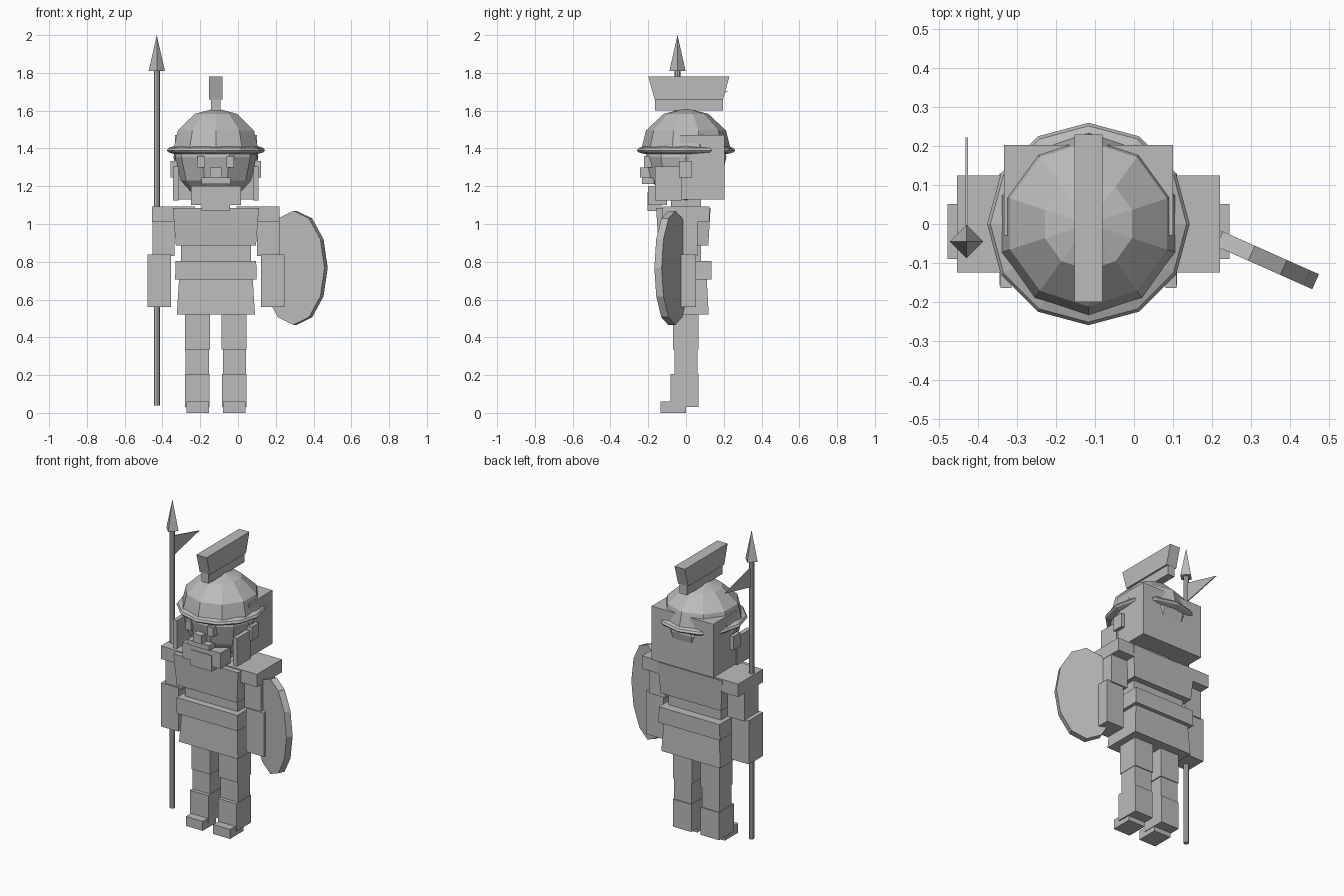
import bpy, bmesh, math
from mathutils import Matrix, Vector

if "Cube" in bpy.data.objects:
    bpy.data.objects.remove(bpy.data.objects["Cube"], do_unlink=True)

grey = bpy.data.materials.new("plain grey")
grey.use_nodes = True
grey.diffuse_color = (0.5, 0.5, 0.5, 1)
grey.node_tree.nodes["Principled BSDF"].inputs["Base Color"].default_value = (0.5, 0.5, 0.5, 1)

MID = -0.117  # centre line of the figure


def finish(name, bm):
    bmesh.ops.recalc_face_normals(bm, faces=bm.faces)
    mesh = bpy.data.meshes.new(name)
    bm.to_mesh(mesh)
    bm.free()
    mesh.materials.append(grey)
    obj = bpy.data.objects.new(name, mesh)
    bpy.context.collection.objects.link(obj)
    return obj


def box(name, x, y, z, inset=(0, 0)):
    """Box from ranges; inset narrows the bottom in x and y."""
    bm = bmesh.new()
    bmesh.ops.create_cube(bm, size=1)
    for v in bm.verts:
        sx, sy, low = 2 * v.co.x, 2 * v.co.y, v.co.z < 0
        px, py = x[sx > 0], y[sy > 0]
        if low:
            px, py = px - sx * inset[0], py - sy * inset[1]
        v.co = (px, py, z[0] if low else z[1])
    return finish(name, bm)


def centred(name, half, y, z, inset=(0, 0)):
    return box(name, (MID - half, MID + half), y, z, inset)


def pair(name, x, y, z, inset=(0, 0)):
    """Left part at an offset from the centre line, and its mirror."""
    box("left_" + name, (MID + x[0], MID + x[1]), y, z, inset)
    box("right_" + name, (MID - x[1], MID - x[0]), y, z, inset)


def lathe(name, profile, sides, x, y=0.0, closed=False):
    """Spin a (radius, height) profile, with a corner facing the front."""
    bm = bmesh.new()
    pts = [bm.verts.new((0, -r, h)) for r, h in profile]
    edges = [bm.edges.new(p) for p in zip(pts, pts[1:])]
    if closed:
        edges.append(bm.edges.new((pts[-1], pts[0])))
    bmesh.ops.spin(bm, geom=pts + edges, cent=(0, 0, 0), axis=(0, 0, 1),
                   angle=math.tau, steps=sides, use_duplicate=False)
    bmesh.ops.remove_doubles(bm, verts=bm.verts, dist=0.0005)
    bmesh.ops.translate(bm, verts=bm.verts, vec=(x, y, 0))
    return finish(name, bm)


# Legs and feet
pair("thigh", (0.03, 0.163), (-0.07, 0.065), (0.335, 0.53))
pair("shin", (0.037, 0.16), (-0.06, 0.06), (0.19, 0.335))
pair("boot", (0.033, 0.163), (-0.083, 0.067), (0.03, 0.205))
pair("foot", (0.037, 0.156), (-0.135, 0.0), (0.0, 0.06))

# Torso
centred("skirt", 0.195, (-0.12, 0.11), (0.52, 0.71), (-0.012, -0.01))
centred("belt", 0.213, (-0.145, 0.135), (0.705, 0.805), (-0.003, 0))
centred("waist", 0.185, (-0.1, 0.08), (0.8, 0.89))
centred("chest", 0.228, (-0.158, 0.13), (0.885, 1.085), (0.016, 0.012))
centred("neck", 0.075, (-0.08, 0.08), (1.07, 1.16))

# Shoulders and arms
pair("shoulder", (0.11, 0.338), (-0.125, 0.125), (1.01, 1.092))
pair("upper_arm", (0.218, 0.336), (-0.08, 0.06), (0.83, 1.01))
pair("forearm", (0.238, 0.362), (-0.09, 0.052), (0.56, 0.838))

# Head: faceted ball
bm = bmesh.new()
bmesh.ops.create_uvsphere(bm, u_segments=10, v_segments=6, radius=1)
bmesh.ops.rotate(bm, verts=bm.verts, matrix=Matrix.Rotation(math.pi / 2, 3, "Z"))
bmesh.ops.scale(bm, verts=bm.verts, vec=(0.225, 0.225, 0.25))
bmesh.ops.translate(bm, verts=bm.verts, vec=(MID, 0, 1.355))
finish("head", bm)

# Hair block, ears and cheek guards
centred("hair_block", 0.217, (-0.03, 0.203), (1.13, 1.47))
pair("ear", (0.205, 0.24), (-0.037, 0.033), (1.245, 1.333))
pair("cheek_guard", (0.198, 0.226), (-0.165, -0.025), (1.125, 1.305))

# Face
pair("eye", (0.057, 0.097), (-0.222, -0.17), (1.3, 1.36))
centred("nose", 0.03, (-0.243, -0.18), (1.245, 1.3))
centred("moustache", 0.077, (-0.232, -0.17), (1.213, 1.245))
centred("beard", 0.133, (-0.2, -0.1), (1.1, 1.2))
centred("beard_tip", 0.075, (-0.205, -0.13), (1.07, 1.17))

# Helmet with brim and crest
lathe("helmet_dome", [(0.238, 1.39), (0.212, 1.495), (0.118, 1.583), (0, 1.613)], 10, MID)
lathe("helmet_brim", [(0.22, 1.37), (0.252, 1.38), (0.26, 1.39), (0.252, 1.402), (0.22, 1.413)],
      12, MID, closed=True)
centred("crest_holder", 0.025, (-0.165, 0.195), (1.6, 1.665))
centred("crest", 0.036, (-0.2, 0.23), (1.66, 1.782), (0, 0.034))

# Spear with pennant
SX, SY = -0.43, -0.045
lathe("spear_shaft", [(0, 0.04), (0.016, 0.04), (0.016, 1.815), (0, 1.815)], 8, SX, SY)
lathe("spear_head", [(0, 1.81), (0.043, 1.81), (0, 2.0)], 4, SX, SY)
bm = bmesh.new()
corners = [bm.verts.new((SX - 0.003, y, z))
           for y, z in ((SY, 1.77), (SY, 1.64), (0.222, 1.70))]
flag = bm.faces.new(corners)
thick = bmesh.ops.extrude_face_region(bm, geom=[flag])["geom"]
bmesh.ops.translate(bm, verts=[g for g in thick if isinstance(g, bmesh.types.BMVert)],
                    vec=(0.006, 0, 0))
finish("spear_pennant", bm)

# Shield: upright oval disc turned outward
bm = bmesh.new()
bmesh.ops.create_cone(bm, cap_ends=True, segments=12, radius1=1, radius2=1, depth=1)
bmesh.ops.scale(bm, verts=bm.verts, vec=(0.18, 0.302, 0.042))
turn = Matrix.Rotation(math.radians(-24), 4, "Z") @ Matrix.Rotation(math.pi / 2, 4, "X")
bm.transform(Matrix.Translation(Vector((0.302, -0.075, 0.768))) @ turn)
finish("shield", bm)
